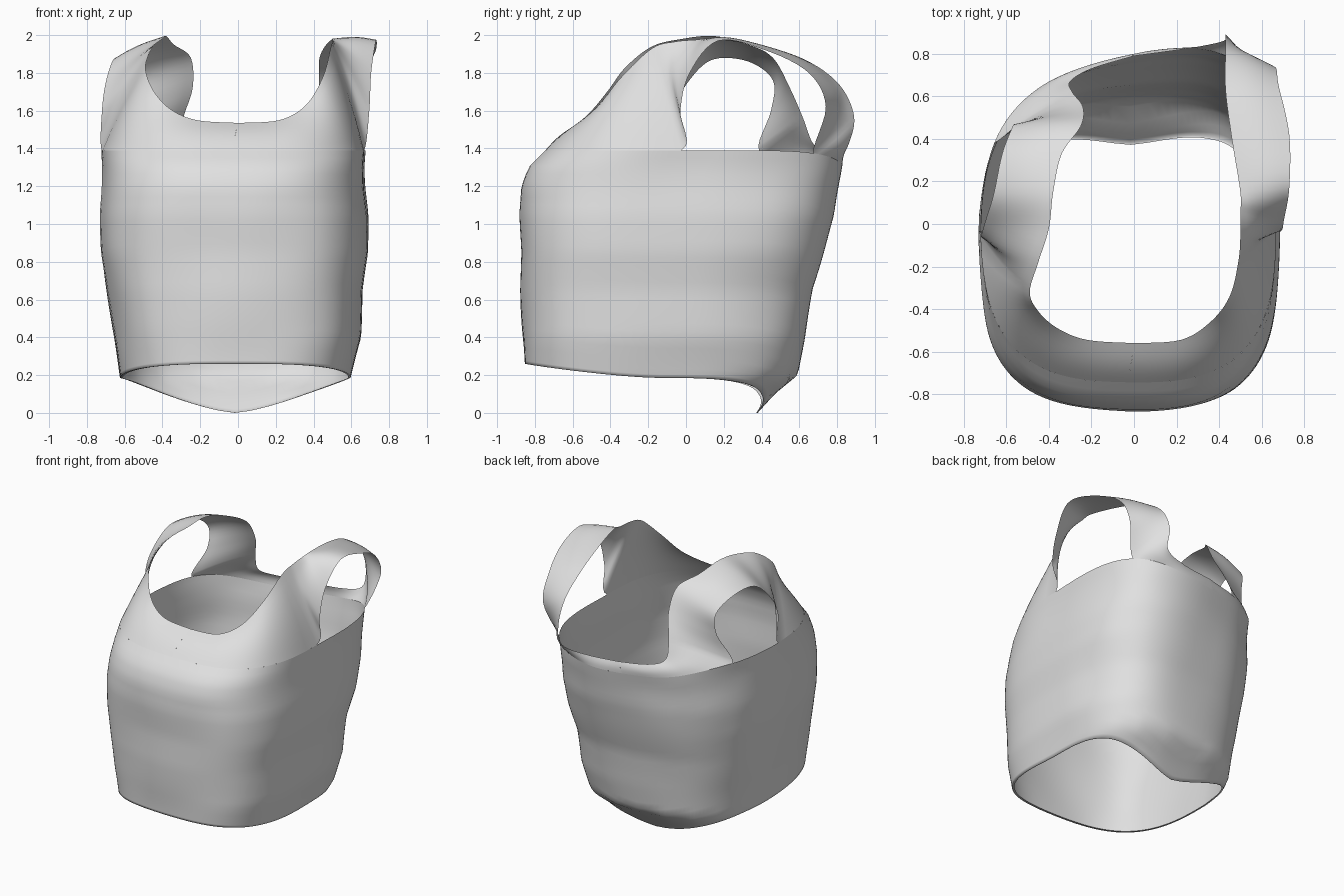
import bpy, math
from mathutils import Vector, noise

if "Cube" in bpy.data.objects:
    bpy.data.objects.remove(bpy.data.objects["Cube"])

mat = bpy.data.materials.new("pale_grey_plastic")
mat.diffuse_color = (0.75, 0.75, 0.75, 1)
mat.use_nodes = True
mat.node_tree.nodes["Principled BSDF"].inputs["Base Color"].default_value = mat.diffuse_color

# outline of the bag by height: z, left x, right x, front y, back y
OUTLINE = [
    (0.00, -0.59, 0.56, -0.83, 0.38), (0.10, -0.61, 0.57, -0.84, 0.47),
    (0.20, -0.63, 0.60, -0.855, 0.59), (0.40, -0.66, 0.645, -0.865, 0.625),
    (0.65, -0.70, 0.655, -0.875, 0.655), (0.85, -0.73, 0.685, -0.875, 0.71),
    (1.05, -0.735, 0.685, -0.885, 0.765), (1.20, -0.725, 0.67, -0.875, 0.785),
    (1.30, -0.72, 0.665, -0.835, 0.80), (1.42, -0.725, 0.67, -0.715, 0.80)]
RIM_Z = 1.39


def bounds(z):
    """Interpolate the outline at height z."""
    z = min(max(z, 0), 1.42)
    for a, b in zip(OUTLINE, OUTLINE[1:]):
        if z <= b[0]:
            t = (z - a[0]) / (b[0] - a[0])
            return [p + (q - p) * t for p, q in zip(a[1:], b[1:])]


def wall(deg, z):
    """Point on the rounded-square wall; -90 is the front, 0 the right."""
    xl, xr, yf, yb = bounds(z)
    c, s = math.cos(math.radians(deg)), math.sin(math.radians(deg))
    power = 0.67
    x = (xl + xr) / 2 + (xr - xl) / 2 * math.copysign(abs(c) ** power, c)
    y = (yf + yb) / 2 + (yb - yf) / 2 * math.copysign(abs(s) ** power, s)
    if y > 0:
        y += 0.12 * x * (y / 0.8) * min(z / 1.2, 1)     # skewed back panel
    # soft wrinkles, fading towards the rim and the hem
    fade = max(0, min(1, (1.4 - z) / 0.2, (z - 0.1) / 0.3))
    k = 1 + 0.02 * fade * noise.noise(Vector((x * 2.5, y * 2.5, z * 2.2 + 3)))
    if x < 0 < y:
        k += 0.15 * x * y                               # flattened back left corner
    elif x > 0 and y > 0:
        k += 0.10 * x * y * min(1, z / 0.4)             # fuller back right corner
    elif x < 0:
        k -= 0.05 * x * y
    return Vector((x * k, y * k, z))


def rim(deg):
    s = math.sin(math.radians(deg))
    return wall(deg, RIM_Z - 0.09 * max(0, s) ** 4)


def hem_z(deg):
    s = math.sin(math.radians(deg))
    c = abs(math.cos(math.radians(deg)))
    return 0.185 - 0.075 * s if s < 0 else 0.185 * c ** 0.95


def add_grid(name, rows, closed=False):
    n = len(rows[0])
    verts = [p for row in rows for p in row]
    faces = []
    for j in range(len(rows) - 1):
        for i in range(n if closed else n - 1):
            k = (i + 1) % n
            faces.append((j * n + i, j * n + k, (j + 1) * n + k, (j + 1) * n + i))
    me = bpy.data.meshes.new(name)
    me.from_pydata(verts, [], faces)
    me.materials.append(mat)
    me.polygons.foreach_set("use_smooth", [True] * len(faces))
    ob = bpy.data.objects.new(name, me)
    bpy.context.collection.objects.link(ob)
    return ob


# bag body: open tube with a slanted hem turned slightly inwards
angles = [i * 3 for i in range(120)]
rows = []
lip = []
for a in angles:
    p = wall(a, hem_z(a))
    lip.append(Vector((p.x * 0.98, p.y * 0.98, p.z)))
rows.append(lip)
for v in [0, 0.015, 0.04, 0.08] + [0.13 + 0.87 * i / 24 for i in range(25)]:
    rows.append([wall(a, hem_z(a) + (rim(a).z - hem_z(a)) * v) for a in angles])
add_grid("bag_body", rows, True)


def smooth_path(pts, steps=6):
    """Catmull-Rom curve through the points."""
    out = []
    for i in range(len(pts) - 1):
        p0, p1, p2 = pts[max(i - 1, 0)], pts[i], pts[i + 1]
        p3 = pts[min(i + 2, len(pts) - 1)]
        for s in range(steps):
            t = s / steps
            out.append(0.5 * (2 * p1 + (p2 - p0) * t
                              + (2 * p0 - 5 * p1 + 4 * p2 - p3) * t * t
                              + (3 * p1 - p0 - 3 * p2 + p3) * t ** 3))
    return out + [pts[-1]]


def handle(name, side, front, back, arch, inner):
    """Shoulder and strap: a ribbon from the front centre to the back centre."""
    def base(d):
        return rim(d if side > 0 else 180 - d)
    outer = smooth_path([base(d) for d in front] + [Vector(p) for p in arch]
                        + [base(d) for d in back])
    # keep the lower edge exactly on the rim where it follows the body
    for ds, start in ((front, 0), (back, (len(front) + len(arch)) * 6)):
        for k in range(len(ds) - 1):
            for s in range(7):
                outer[start + 6 * k + s] = base(ds[k] + (ds[k + 1] - ds[k]) * s / 6)
    inner = smooth_path([Vector(p) for p in inner])
    n, cross = len(outer), 8
    centre = Vector((0.1 * side, 0.05, 1.3))
    cols = []
    for i in range(n):
        a, b = outer[i], inner[i]
        j, k = max(i - 1, 0), min(i + 1, n - 1)
        tangent = (outer[k] + inner[k]) - (outer[j] + inner[j])
        nor = tangent.cross(b - a).normalized()
        if nor.dot((a + b) / 2 - centre) < 0:
            nor = -nor
        bulge = min(0.06 * (b - a).length, 0.015)
        cols.append([a.lerp(b, s / cross) + nor * bulge * math.sin(math.pi * s / cross)
                     for s in range(cross + 1)])
    return add_grid(name, cols)


# right handle
handle("right_handle", 1, (-90, -75, -55, -30, -1), (40, 58, 75, 90),
       [(0.695, -0.03, 1.60), (0.705, 0.02, 1.80), (0.73, 0.17, 1.97),
        (0.73, 0.42, 1.92), (0.68, 0.65, 1.80), (0.66, 0.74, 1.62)],
       [(0, -0.56, 1.535), (0.22, -0.545, 1.55), (0.36, -0.46, 1.63),
        (0.45, -0.34, 1.78), (0.49, -0.18, 1.93), (0.50, -0.06, 1.965),
        (0.50, 0.05, 1.975), (0.50, 0.15, 1.98), (0.46, 0.40, 1.94),
        (0.43, 0.63, 1.87), (0.43, 0.81, 1.74), (0.43, 0.89, 1.57),
        (0.42, 0.86, 1.42), (0.25, 0.825, 1.38), (0, 0.79, 1.38)])

# left handle, its wide back leg folded inwards
handle("left_handle", -1, (-90, -75, -55, -30, -2), (24, 50, 72, 90),
       [(-0.72, -0.06, 1.60), (-0.70, 0.01, 1.75), (-0.66, 0.14, 1.87),
        (-0.62, 0.33, 1.86), (-0.57, 0.46, 1.76), (-0.57, 0.45, 1.60)],
       [(0, -0.56, 1.535), (-0.22, -0.545, 1.55), (-0.36, -0.49, 1.61),
        (-0.45, -0.41, 1.71), (-0.49, -0.32, 1.83), (-0.45, -0.18, 1.94),
        (-0.40, -0.02, 1.98), (-0.38, 0.15, 1.995), (-0.34, 0.33, 1.95),
        (-0.25, 0.46, 1.88), (-0.24, 0.55, 1.72), (-0.29, 0.62, 1.56),
        (-0.30, 0.67, 1.43), (-0.20, 0.73, 1.39), (0, 0.79, 1.38)])
